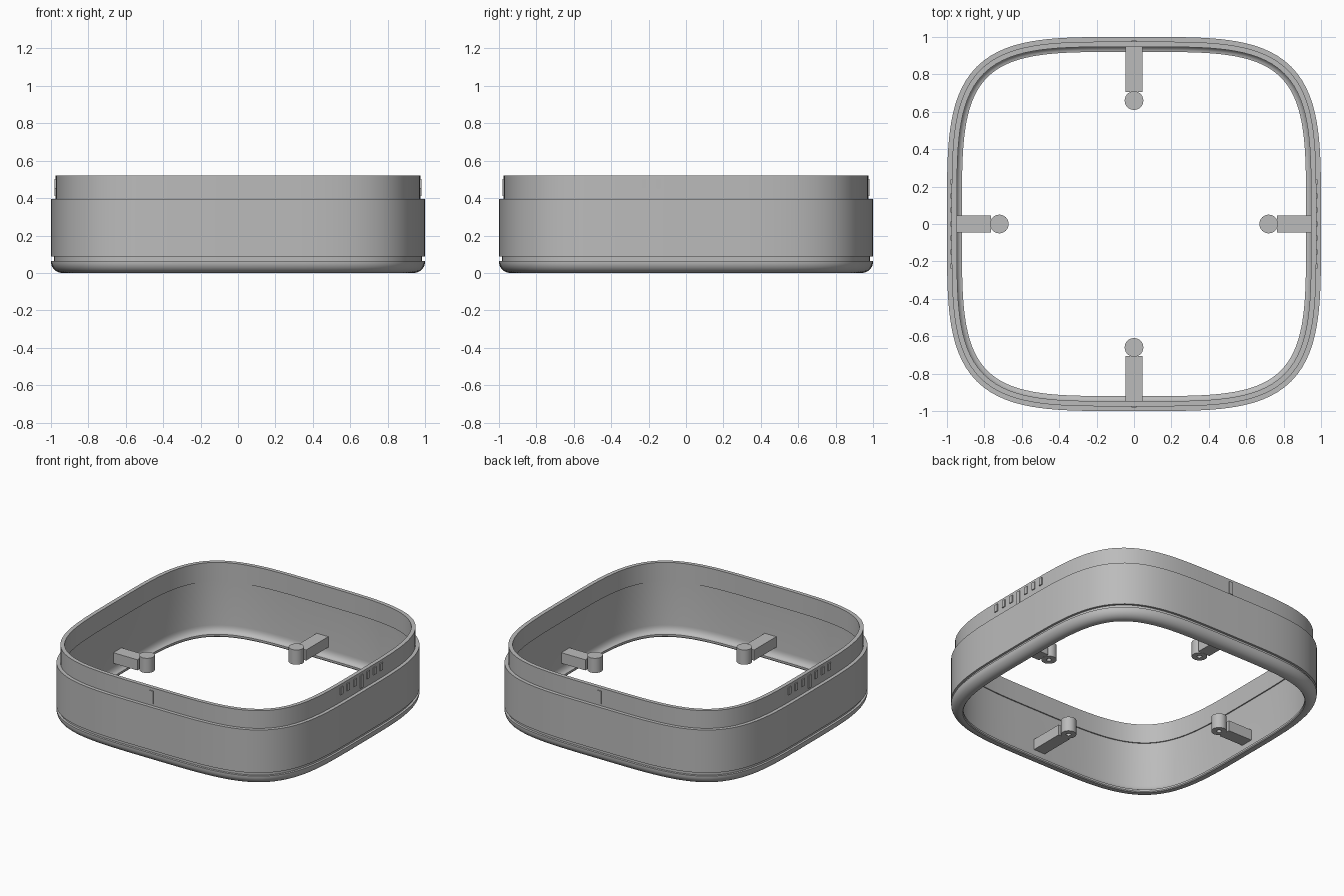
import bpy, bmesh, math

if "Cube" in bpy.data.objects:
    bpy.data.objects.remove(bpy.data.objects["Cube"])

grey = bpy.data.materials.new("plain_grey")
grey.diffuse_color = (0.5, 0.5, 0.5, 1)
grey.use_nodes = True
grey.node_tree.nodes["Principled BSDF"].inputs["Base Color"].default_value = grey.diffuse_color
SEG = 160  # points around the rounded-square outline


def outline(offset):
    """Rounded square (fourth-power superellipse), pushed inward by offset."""
    pts = []
    for i in range(SEG):
        a = 2 * math.pi * i / SEG
        c, s = math.cos(a), math.sin(a)
        r = (c ** 4 + s ** 4) ** -0.25
        x, y = r * c, r * s
        n = math.hypot(x ** 3, y ** 3)
        pts.append((x - offset * x ** 3 / n, y - offset * y ** 3 / n))
    return pts


def finish(name, bm):
    bmesh.ops.recalc_face_normals(bm, faces=bm.faces)
    mesh = bpy.data.meshes.new(name)
    bm.to_mesh(mesh)
    bm.free()
    mesh.materials.append(grey)
    ob = bpy.data.objects.new(name, mesh)
    bpy.context.collection.objects.link(ob)
    bpy.ops.object.select_all(action='DESELECT')
    ob.select_set(True)
    bpy.context.view_layer.objects.active = ob
    bpy.ops.object.shade_smooth_by_angle(angle=math.radians(30))
    return ob


def box(name, x0, x1, y0, y1, z0, z1):
    bm = bmesh.new()
    bmesh.ops.create_cube(bm, size=1)
    for v in bm.verts:
        v.co = (x1 if v.co.x > 0 else x0,
                y1 if v.co.y > 0 else y0,
                z1 if v.co.z > 0 else z0)
    return finish(name, bm)


def bridge(bm, a, b):
    n = len(a)
    for i in range(n):
        bm.faces.new((a[i], a[(i + 1) % n], b[(i + 1) % n], b[i]))


# Case wall: closed cross-section of (inset, z) swept round the outline
R = 0.06
section = [(0.08, 0.006), (0.075, 0.0)]
section += [(R - R * math.sin(t), R - R * math.cos(t))
            for t in (math.pi / 2 * k / 8 for k in range(9))]
section += [(0.0, 0.065), (0.016, 0.065), (0.016, 0.088), (0.0, 0.088),    # seam groove
            (0.0, 0.395), (0.025, 0.395), (0.025, 0.522), (0.053, 0.522),  # ledge and lip
            (0.053, 0.385), (0.045, 0.385)]                                # inner step
section += [(0.08 - 0.035 * math.cos(t), 0.07 - 0.05 * math.sin(t))        # inner fillet
            for t in (math.pi / 2 * k / 6 for k in range(7))]
bm = bmesh.new()
rings = [[bm.verts.new((x, y, z)) for x, y in outline(o)] for o, z in section]
for k, ring in enumerate(rings):
    bridge(bm, ring, rings[(k + 1) % len(rings)])
finish("case_wall", bm)


# Four support arms, each ending in a post with a blind hole underneath
def post(name, cx, cy):
    bm = bmesh.new()
    loops = []
    for r, z in ((0.016, 0.15), (0.016, 0.085), (0.05, 0.085), (0.05, 0.19)):
        loops.append([bm.verts.new((cx + r * math.cos(2 * math.pi * i / 32),
                                    cy + r * math.sin(2 * math.pi * i / 32), z))
                      for i in range(32)])
    for a, b in zip(loops, loops[1:]):
        bridge(bm, a, b)
    bm.faces.new(loops[0])
    bm.faces.new(loops[-1])
    finish(name, bm)


W, Z0, Z1 = 0.046, 0.086, 0.162
for s, side in ((1, "right"), (-1, "left")):
    post(side + "_post", s * 0.72, 0)
    a, b = sorted((s * 0.765, s * 0.957))
    box(side + "_arm", a, b, -W, W, Z0, Z1)
    # Row of short ribs on the lip, the middle one longest
    for i in range(-3, 4):
        a, b = sorted((s * 0.97, s * 0.982))
        low = 0.41 if i == 0 else 0.45
        box(f"{side}_rib_{i + 4}", a, b, i * 0.075 - 0.014, i * 0.075 + 0.014, low, 0.502)
for s, side in ((1, "back"), (-1, "front")):
    post(side + "_post", 0, s * 0.66)
    a, b = sorted((s * 0.705, s * 0.957))
    box(side + "_arm", -W, W, a, b, Z0, Z1)
    # Single locating rib on the lip
    a, b = sorted((s * 0.97, s * 0.982))
    box(side + "_rib", -0.014, 0.014, a, b, 0.41, 0.502)
